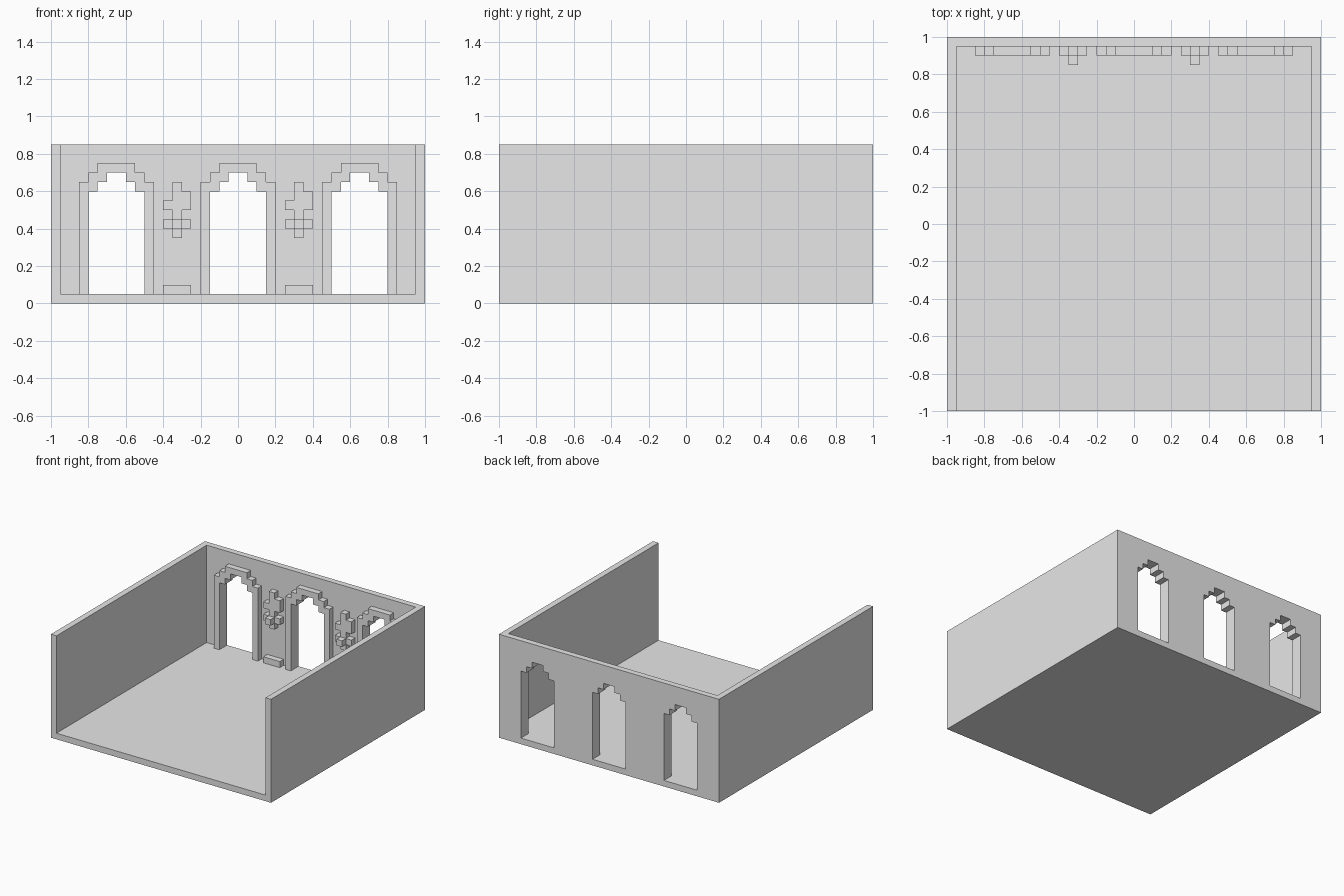
import bpy
import bmesh
from mathutils import Vector

cube = bpy.data.objects.get("Cube")
if cube:
    bpy.data.objects.remove(cube, do_unlink=True)

U = 0.05            # block size
FLOOR, TOP = U, 0.85
BACK = 1.0 - U      # inner face of the back wall

stone = bpy.data.materials.new("grey_stone")
stone.use_nodes = True
GREY = (0.8, 0.8, 0.8, 1.0)
stone.diffuse_color = GREY
stone.node_tree.nodes["Principled BSDF"].inputs["Base Color"].default_value = GREY


def extrude_profile(name, points, y0, y1):
    """Solid made by pushing an (x, z) outline from y0 to y1."""
    bm = bmesh.new()
    face = bm.faces.new([bm.verts.new((x, y0, z)) for x, z in points])
    new = bmesh.ops.extrude_face_region(bm, geom=[face])["geom"]
    verts = [v for v in new if isinstance(v, bmesh.types.BMVert)]
    bmesh.ops.translate(bm, verts=verts, vec=Vector((0, y1 - y0, 0)))
    bmesh.ops.recalc_face_normals(bm, faces=bm.faces[:])
    mesh = bpy.data.meshes.new(name)
    bm.to_mesh(mesh)
    bm.free()
    mesh.materials.append(stone)
    obj = bpy.data.objects.new(name, mesh)
    bpy.context.collection.objects.link(obj)
    return obj


def box(name, x0, x1, y0, y1, z0, z1):
    return extrude_profile(name, [(x0, z0), (x1, z0), (x1, z1), (x0, z1)], y0, y1)


def stepped_arch(cx, half, spring):
    """Outline from the left foot, over the stepped top, to the right foot."""
    left = [(-half, FLOOR), (-half, spring),
            (-half + U, spring), (-half + U, spring + U),
            (-half + 2 * U, spring + U), (-half + 2 * U, spring + 2 * U)]
    right = [(-x, z) for x, z in reversed(left)]
    return [(cx + x, z) for x, z in left + right]


# Floor and side walls
box("floor", -1, 1, -1, 1, 0, FLOOR)
box("right_wall", -1, -BACK, -1, 1, FLOOR, TOP)
box("left_wall", BACK, 1, -1, 1, FLOOR, TOP)

# Back wall with three stepped doorways
centres = {"right": -0.65, "middle": 0.0, "left": 0.65}
outline = [(-BACK, TOP), (-BACK, FLOOR)]
for cx in centres.values():
    outline += stepped_arch(cx, 3 * U, 0.6)
outline += [(BACK, FLOOR), (BACK, TOP)]
extrude_profile("back_wall", outline, BACK, 1)

# Raised doorway frames
for side, cx in centres.items():
    outer = stepped_arch(cx, 4 * U, 0.65)
    inner = stepped_arch(cx, 3 * U, 0.6)
    extrude_profile(side + "_door_frame", outer + inner[::-1], BACK - U, BACK)

# Torches and steps between the doorways
for side, cx in (("right", -0.325), ("left", 0.325)):
    h = U / 2
    w = 3 * h
    flame = [(-h, 0.45), (h, 0.45), (h, 0.5), (w, 0.5), (w, 0.6), (h, 0.6),
             (h, 0.65), (-h, 0.65), (-h, 0.55), (-w, 0.55), (-w, 0.5), (-h, 0.5)]
    extrude_profile(side + "_torch_flame", [(cx + x, z) for x, z in flame],
                    BACK - U, BACK)
    box(side + "_torch_bracket", cx - w, cx + w, BACK - U, BACK, 0.4, 0.45)
    box(side + "_torch_bracket_front", cx - h, cx + h, BACK - 2 * U, BACK - U, 0.4, 0.45)
    box(side + "_torch_handle", cx - h, cx + h, BACK - U, BACK, 0.35, 0.4)
    box(side + "_wall_step", cx - w, cx + w, BACK - U, BACK, FLOOR, FLOOR + U)
